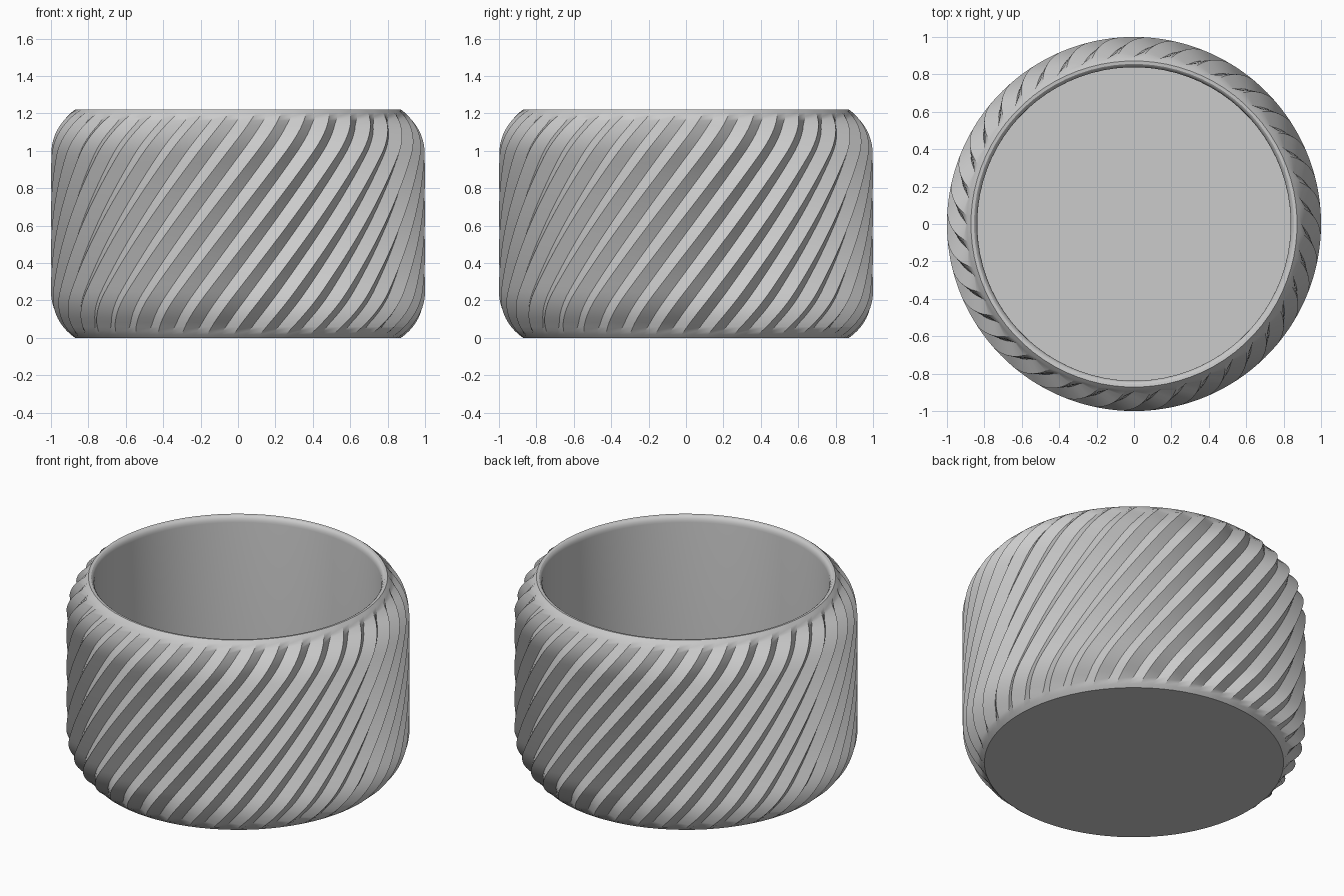
import bpy, bmesh, math

if "Cube" in bpy.data.objects:
    bpy.data.objects.remove(bpy.data.objects["Cube"])

HEIGHT = 1.22
RIDGES = 40
TWIST = math.radians(54)
DEPTH = 0.042          # ridge to groove
FILLET = 0.30          # shoulder arc radius
ARC = math.radians(55) # shoulder arc sweep
SEG = RIDGES * 2

# Outer profile (radius, z): rounded foot, straight wall, rounded shoulder
n = 10
foot = []
for i in range(n + 1):
    a = ARC * (1 - i / n)
    foot.append((1 - FILLET * (1 - math.cos(a)), FILLET * (math.sin(ARC) - math.sin(a))))
z0, z1 = foot[-1][1], HEIGHT - foot[-1][1]
wall = [(1, z0 + (z1 - z0) * i / 18) for i in range(1, 18)]
shoulder = [(r, HEIGHT - z) for r, z in reversed(foot)]
outer = foot + wall + shoulder

# Inner profile: rounded lip, then straight down to the floor
inner = [(0.864 - 0.026 * math.sin(t), HEIGHT - 0.04 * (1 - math.cos(t)))
         for t in (math.pi / 2 * i / 5 for i in range(1, 6))]
inner.append((0.838, 0.05))

bm = bmesh.new()


def ring(radius, z, depth):
    """One twisted ring, alternating between ridge and groove."""
    start = -math.pi / 2 - math.radians(2.25) + TWIST * z / HEIGHT
    verts = []
    for k in range(SEG):
        a = start + 2 * math.pi * k / SEG
        r = radius - (depth if k % 2 else 0)
        verts.append(bm.verts.new((r * math.cos(a), r * math.sin(a), z)))
    return verts


def plain_ring(radius, z):
    start = -math.pi / 2 - math.radians(2.25) + TWIST
    return [bm.verts.new((radius * math.cos(start + 2 * math.pi * k / SEG),
                          radius * math.sin(start + 2 * math.pi * k / SEG), z))
            for k in range(SEG)]


# Ridges fade out at the foot and the lip
rings = []
for r, z in outer:
    fade = min(1.0, min(z, HEIGHT - z) / 0.07)
    rings.append(ring(r, z, DEPTH * fade))
rings += [plain_ring(r, z) for r, z in inner]

# Skin the rings, then close the base and the inside floor
for a, b in zip(rings, rings[1:]):
    for k in range(SEG):
        m = (k + 1) % SEG
        bm.faces.new((a[k], a[m], b[m], b[k]))
bm.faces.new(list(reversed(rings[0])))
bm.faces.new(rings[-1])

mesh = bpy.data.meshes.new("ribbed_pot")
bm.to_mesh(mesh)
bm.free()

grey = bpy.data.materials.new("light grey")
grey.diffuse_color = (0.6, 0.6, 0.6, 1)
grey.use_nodes = True
grey.node_tree.nodes["Principled BSDF"].inputs["Base Color"].default_value = grey.diffuse_color
mesh.materials.append(grey)

pot = bpy.data.objects.new("ribbed_pot", mesh)
bpy.context.collection.objects.link(pot)
bpy.context.view_layer.objects.active = pot
pot.select_set(True)
bpy.ops.object.shade_smooth_by_angle(angle=math.radians(25))
